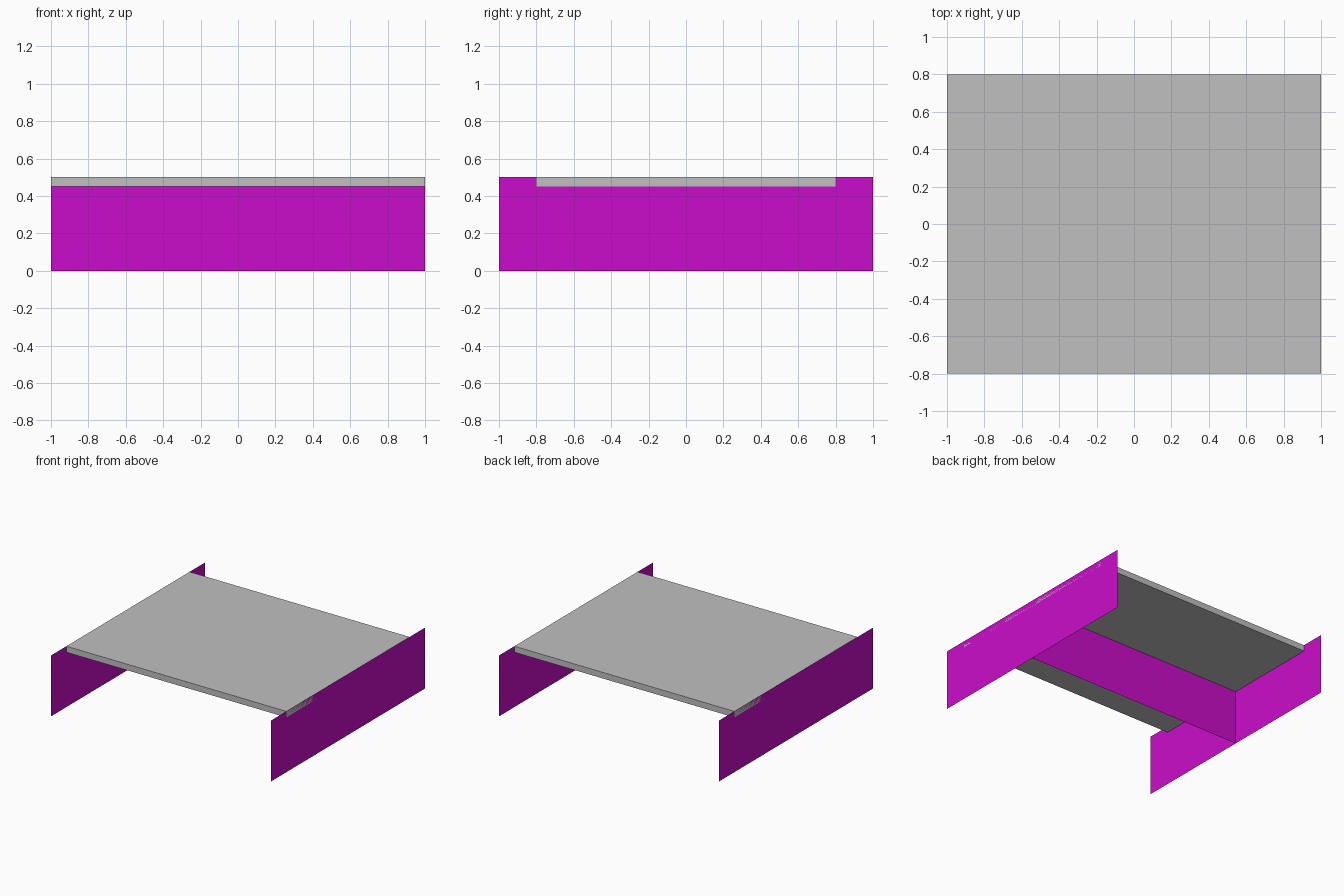
import bpy

if "Cube" in bpy.data.objects:
    bpy.data.objects.remove(bpy.data.objects["Cube"])


def material(name, rgb):
    m = bpy.data.materials.new(name)
    m.diffuse_color = (*rgb, 1)
    m.use_nodes = True
    m.node_tree.nodes["Principled BSDF"].inputs["Base Color"].default_value = m.diffuse_color
    return m


magenta = material("magenta", (0.59, 0.004, 0.59))
grey = material("light grey", (0.53, 0.53, 0.53))


def sheet(name, a, b, z0, z1, mat):
    """Thin upright sheet running from point a to point b."""
    mesh = bpy.data.meshes.new(name)
    mesh.from_pydata([(*a, z0), (*b, z0), (*b, z1), (*a, z1)], [], [(0, 1, 2, 3)])
    mesh.materials.append(mat)
    ob = bpy.data.objects.new(name, mesh)
    bpy.context.collection.objects.link(ob)
    return ob


# Table top slab
bpy.ops.mesh.primitive_cube_add(size=1, location=(0, 0, 0.475))
top = bpy.context.object
top.name = "table_top"
top.scale = (2, 1.6, 0.05)
top.data.materials.append(grey)

# End panels, wider than the top
sheet("right_end_panel", (1, -1), (1, 1), 0, 0.5, magenta)
sheet("left_end_panel", (-1, 1), (-1, -1), 0, 0.5, magenta)

# Centre panel spanning between the ends
sheet("centre_panel", (-1, 0), (1, 0), 0, 0.5, magenta)
